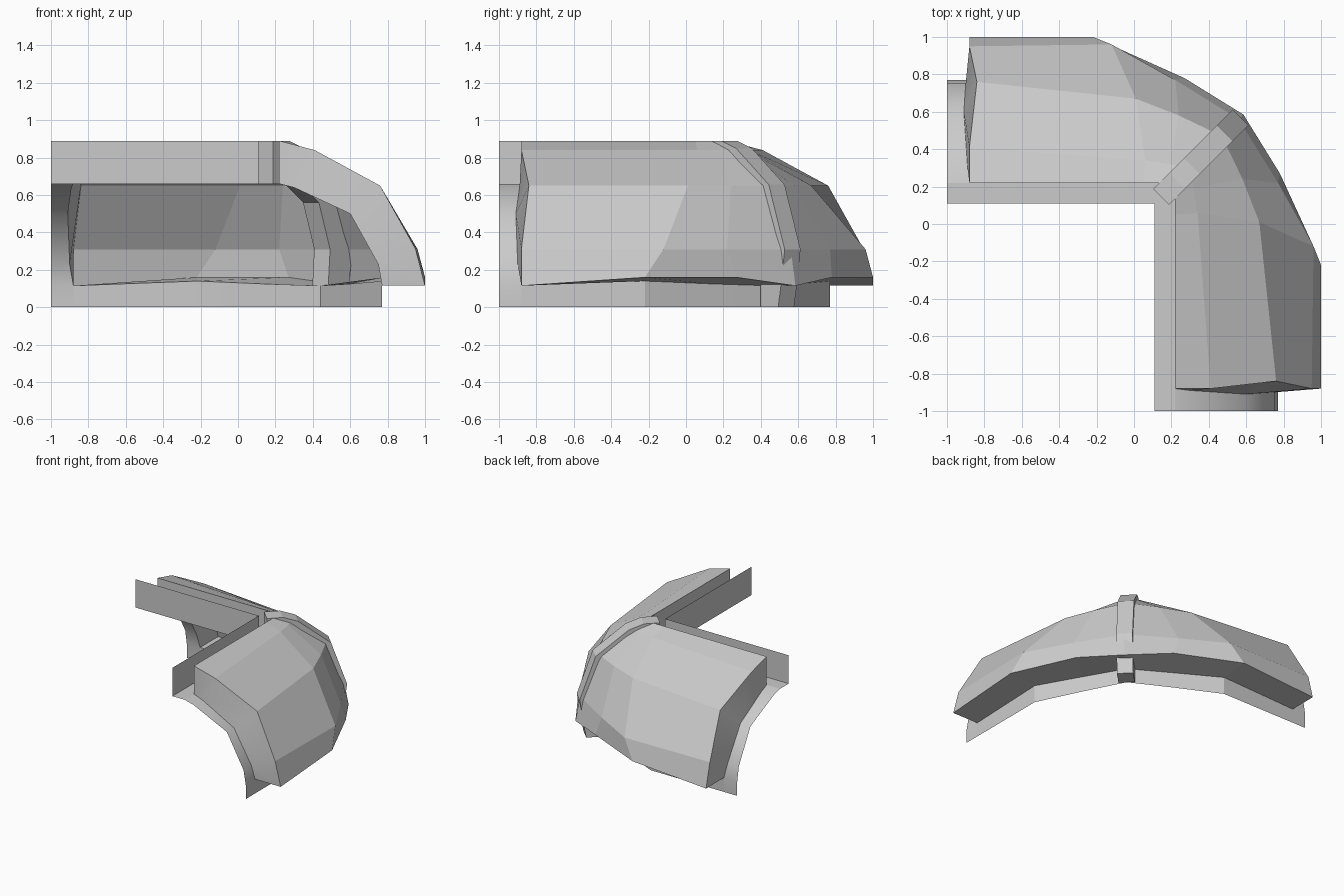
import bpy
import bmesh
from math import radians
from mathutils import Vector

default_cube = bpy.data.objects.get("Cube")
if default_cube:
    bpy.data.objects.remove(default_cube, do_unlink=True)

# One plain grey for the whole bent panel
grey = bpy.data.materials.new("plain grey")
grey.use_nodes = True
colour = (0.6, 0.6, 0.6, 1.0)
grey.diffuse_color = colour
grey.node_tree.nodes["Principled BSDF"].inputs["Base Color"].default_value = colour


def finish(name, bm, smooth_angle):
    """Turn a bmesh into a shaded object with the grey material."""
    mesh = bpy.data.meshes.new(name)
    bm.to_mesh(mesh)
    bm.free()
    mesh.materials.append(grey)
    obj = bpy.data.objects.new(name, mesh)
    bpy.context.collection.objects.link(obj)
    if smooth_angle:
        bpy.ops.object.select_all(action="DESELECT")
        obj.select_set(True)
        bpy.context.view_layer.objects.active = obj
        bpy.ops.object.shade_smooth_by_angle(angle=radians(smooth_angle))
    return obj


def add_sheet(bm, stations, swap):
    """Skin neighbouring sections; swap reflects across the diagonal plane."""
    grid = []
    for section in stations:
        row = []
        for x, y, z in section:
            row.append(bm.verts.new((y, x, z) if swap else (x, y, z)))
        grid.append(row)
    for first, second in zip(grid, grid[1:]):
        for j in range(len(first) - 1):
            quad = [first[j], first[j + 1], second[j + 1], second[j]]
            bm.faces.new(reversed(quad) if swap else quad)


def corner_sheet(name, stations, smooth_angle=0):
    """Build one arm and its reflection, welded along the corner."""
    bm = bmesh.new()
    for swap in (False, True):
        add_sheet(bm, stations, swap)
    bmesh.ops.remove_doubles(bm, verts=bm.verts, dist=0.001)
    return finish(name, bm, smooth_angle)


def raise_plan(plan, heights):
    return [(x, y, z) for (x, y), z in zip(plan, heights)]


# Raised shell: sections from the arm end, through two bends, to the corner
TOP, LEDGE, RIM = 0.89, 0.66, 0.115
heights = [LEDGE, TOP, 0.84, 0.65, 0.31]
end = raise_plan([(.22, -.88), (.22, -.88), (.41, -.88), (.76, -.84), (.95, -.88)], heights)
bend = raise_plan([(.22, .05), (.22, .05), (.34, .06), (.67, .01), (.96, -.12)], heights)
turn = raise_plan([(.22, .15), (.22, .15), (.32, .19), (.58, .24), (.77, .22)], heights)
corner = raise_plan([(d, d) for d in (.22, .22, .3, .47, .56)], heights)
rim = [(1, -.88, RIM), (1, -.22, .16), (.78, .27, .16), (.585, .585, RIM)]
shell = [section + [low] for section, low in zip((end, bend, turn, corner), rim)]
corner_sheet("raised_shell", shell)

# Underside ledge from the shell rim in to the lower lip
lip_top = [(.77, -.88, RIM), (.77, -.22, .14), (.6, .13, .125), (.44, .44, RIM)]
corner_sheet("lower_ledge", [[outer, inner] for outer, inner in zip(rim, lip_top)])

# Lower lip hanging to the ground
lip = [[(x, y, z), (x, y, 0)] for x, y, z in lip_top]
corner_sheet("lower_lip", lip, 20)

# Curved flange sticking out past each arm end
flange_profile = [(.22, LEDGE), (.3, .64), (.6, .5), (.75, .23), (.77, RIM), (.77, 0)]
flange_depth = [-.88, -.89, -.91, -.9, -.88, -.88]
flange_back = [(x, y, z) for (x, z), y in zip(flange_profile, flange_depth)]
flange_front = [(x, -1, z) for x, z in flange_profile]
corner_sheet("end_flange", [flange_front, flange_back], 45)

# End wall stepping from the flange out to the shell
corner_sheet("end_wall", [flange_back[:-1], shell[0][1:]], 30)

# Upright wall and channel floor along the inside of the top
channel = [
    [(.11, -1, TOP), (.11, -1, LEDGE), (.22, -1, LEDGE)],
    [(.11, .11, TOP), (.11, .11, LEDGE), (.22, .22, LEDGE)],
]
corner_sheet("top_channel", channel)

# Rib following the corner, as a band with a thick side profile
rib_outer = [(.145, TOP), (.23, TOP), (.31, .85), (.485, .655), (.57, .31), (.55, RIM), (.535, 0)]
rib_inner = [(.145, LEDGE), (.22, LEDGE), (.27, .68), (.39, .56), (.45, .31), (.44, RIM), (.44, 0)]
across = Vector((1, -1, 0)).normalized() * 0.06


def rib_points(bm, profile, side):
    return [bm.verts.new(Vector((d, d, z)) + across * side) for d, z in profile]


bm = bmesh.new()
loops = [
    rib_points(bm, rib_outer, 1),
    rib_points(bm, rib_outer, -1),
    rib_points(bm, rib_inner, -1),
    rib_points(bm, rib_inner, 1),
]
for k, loop in enumerate(loops):
    following = loops[(k + 1) % len(loops)]
    for j in range(len(loop) - 1):
        bm.faces.new((loop[j], loop[j + 1], following[j + 1], following[j]))
for tip in (0, -1):
    bm.faces.new([loop[tip] for loop in loops])
bmesh.ops.recalc_face_normals(bm, faces=bm.faces)
finish("corner_rib", bm, 0)
